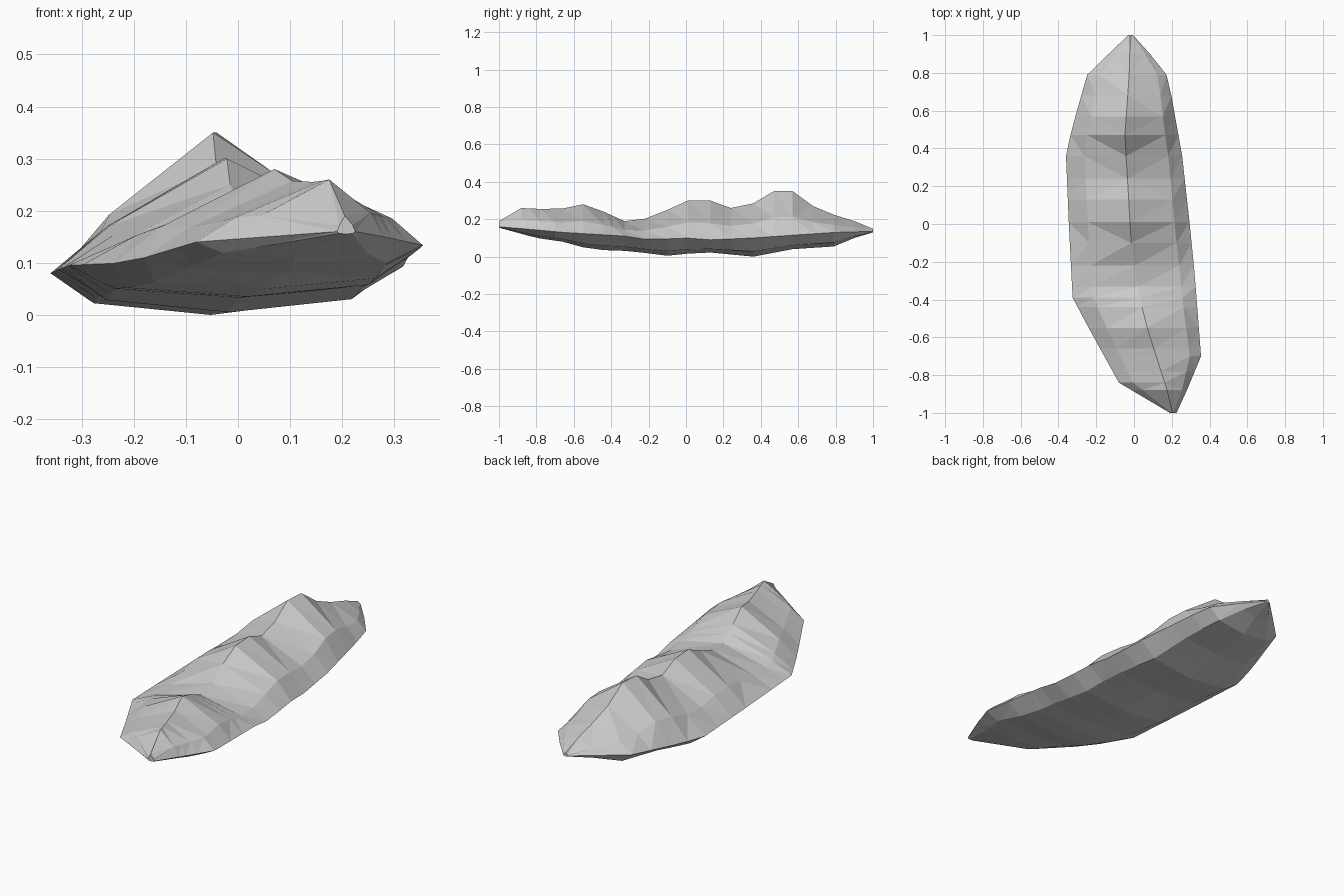
import bpy, bmesh

if "Cube" in bpy.data.objects:
    bpy.data.objects.remove(bpy.data.objects["Cube"])

# Profile curves along the length: (y, value) control points
LEFT_X = [(-1, .19), (-.84, -.08), (-.55, -.24), (-.39, -.325), (0, -.345), (.36, -.36),
          (.5, -.33), (.8, -.245), (.9, -.135), (1, -.03)]
LEFT_Z = [(-1, .16), (-.84, .14), (-.6, .10), (-.38, .095), (.36, .08), (.5, .09), (.8, .12), (1, .135)]
RIGHT_X = [(-1, .225), (-.88, .28), (-.7, .355), (-.25, .32), (0, .295), (.36, .255),
           (.78, .18), (.9, .085), (1, -.005)]
RIGHT_Z = [(-1, .16), (-.88, .15), (-.66, .13), (-.33, .11), (-.2, .09), (0, .10), (.13, .09),
           (.36, .10), (.5, .11), (.8, .13), (1, .135)]
RIDGE_X = [(-1, .205), (-.88, .175), (-.55, .07), (-.43, .04), (-.1, -.015), (.47, -.048),
           (.8, -.025), (1, -.02)]
RIDGE_Z = [(-1, .19), (-.88, .26), (-.8, .255), (-.66, .257), (-.55, .28), (-.45, .245), (-.33, .19),
           (-.2, .205), (-.1, .25), (0, .30), (.13, .30), (.24, .26), (.36, .285), (.47, .35),
           (.57, .35), (.68, .27), (.8, .22), (.9, .19), (1, .15)]
BASE_Z = [(-1, .155), (-.8, .10), (-.66, .08), (-.55, .05), (-.44, .035), (-.3, .03), (-.1, .005),
          (.1, .025), (.36, 0), (.57, .04), (.8, .055), (.9, .10), (1, .13)]


def sample(curve, y):
    for (a, va), (b, vb) in zip(curve, curve[1:]):
        if y <= b:
            return va + (vb - va) * (y - a) / (b - a)
    return curve[-1][1]


def mix(p, q, fx, fz):
    return (p[0] + (q[0] - p[0]) * fx, p[1] + (q[1] - p[1]) * fz)


def section(y):
    left = (sample(LEFT_X, y), sample(LEFT_Z, y))
    right = (sample(RIGHT_X, y), sample(RIGHT_Z, y))
    ridge = (sample(RIDGE_X, y), sample(RIDGE_Z, y))
    base = ((left[0] + right[0]) / 2, sample(BASE_Z, y))
    return [left, mix(left, ridge, .31, .40), ridge, mix(right, ridge, .25, .42), right,
            mix(right, base, .27, .72), base, mix(left, base, .27, .72)]


# Rock body: faceted loft through the cross-sections
stations = [-1, -.88, -.84, -.78, -.7, -.66, -.55, -.44, -.39, -.33, -.22, -.1, .01, .13, .24,
            .36, .47, .57, .68, .79, .9, 1]
bm = bmesh.new()
rings = [[bm.verts.new((x, y, z)) for x, z in section(y)] for y in stations]
for a, b in zip(rings, rings[1:]):
    for i in range(8):
        j = (i + 1) % 8
        bm.faces.new((a[i], a[j], b[j], b[i]))
bm.faces.new(rings[0])
bm.faces.new(rings[-1])
bmesh.ops.triangulate(bm, faces=bm.faces[:])
bmesh.ops.recalc_face_normals(bm, faces=bm.faces[:])

mesh = bpy.data.meshes.new("rock_body")
bm.to_mesh(mesh)
bm.free()
rock = bpy.data.objects.new("rock_body", mesh)
bpy.context.collection.objects.link(rock)
